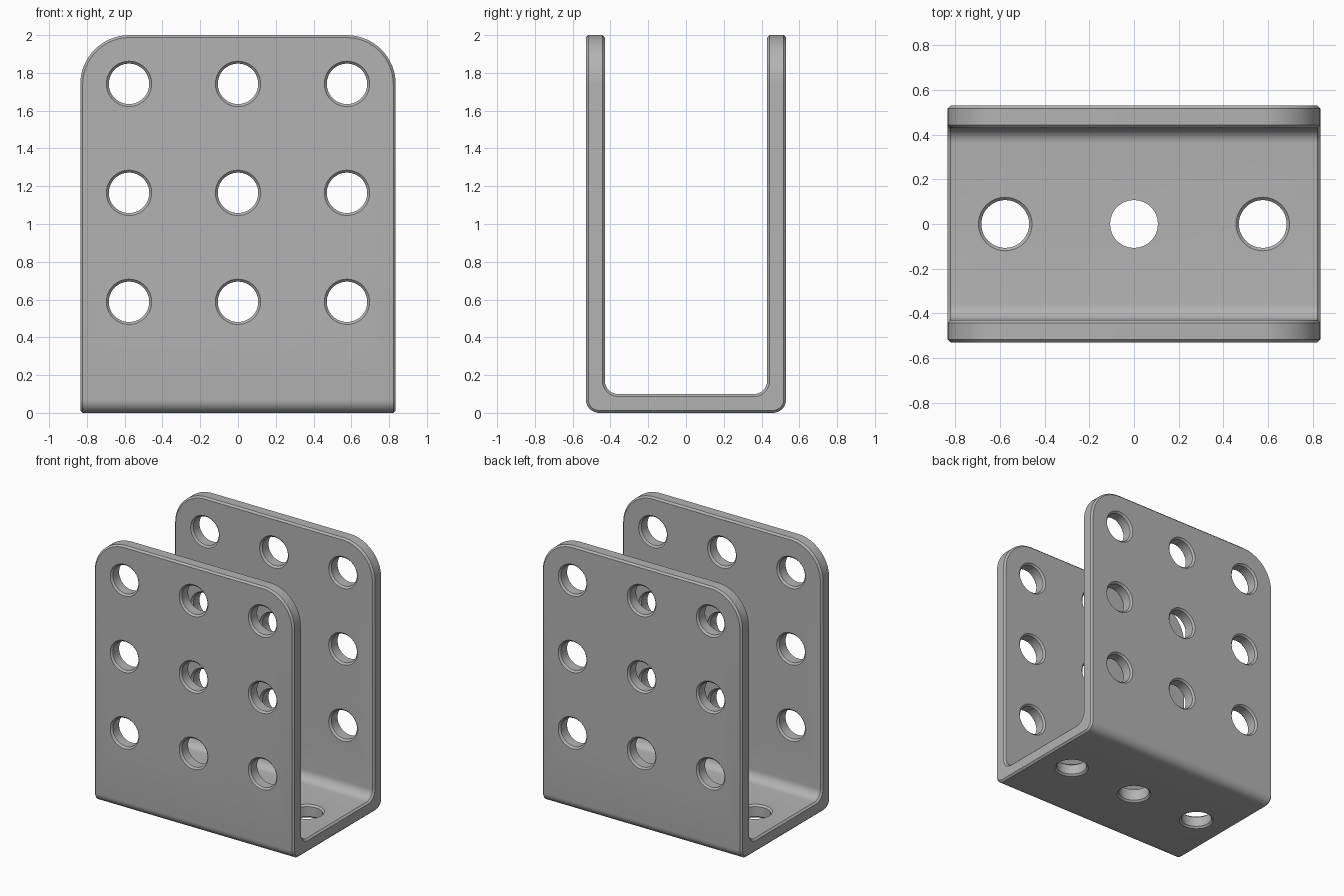
import bpy
import bmesh
from math import radians
from mathutils import Matrix, Vector

default = bpy.data.objects.get("Cube")
if default:
    bpy.data.objects.remove(default, do_unlink=True)

HALF_X, HALF_Y, HEIGHT, WALL = 0.835, 0.53, 2.0, 0.1
PITCH, HOLE_R, CHAMFER = 0.577, 0.107, 0.013

# Single grey metal
metal = bpy.data.materials.new("grey metal")
metal.use_nodes = True
grey = (0.45, 0.45, 0.45, 1)
metal.diffuse_color = grey
metal.node_tree.nodes["Principled BSDF"].inputs["Base Color"].default_value = grey


def mesh_object(name, bm):
    bmesh.ops.recalc_face_normals(bm, faces=bm.faces)
    mesh = bpy.data.meshes.new(name)
    bm.to_mesh(mesh)
    bm.free()
    mesh.materials.append(metal)
    obj = bpy.data.objects.new(name, mesh)
    bpy.context.collection.objects.link(obj)
    return obj


def round_edges(bm, rule, radius, segments):
    edges = [e for e in bm.edges if rule(*(v.co for v in e.verts))]
    bmesh.ops.bevel(bm, geom=edges, offset=radius, segments=segments,
                    profile=0.5, affect='EDGES', clamp_overlap=False)


def add_hole(bm, matrix, flare_top=True):
    """Lathe a through-hole cutter that flares past each wall surface."""
    wide = HOLE_R + CHAMFER + 0.01
    mid, out = WALL / 2 - CHAMFER, WALL / 2 + 0.01
    profile = [(wide, -out), (HOLE_R, -mid), (HOLE_R, mid),
               (wide if flare_top else HOLE_R, out)]
    rings = []
    for radius, depth in profile:
        ring = bmesh.ops.create_circle(bm, segments=48, radius=radius,
                                       matrix=matrix @ Matrix.Translation((0, 0, depth)))
        rings.append(ring["verts"])
    for lower, upper in zip(rings, rings[1:]):
        for i in range(len(lower)):
            bm.faces.new((lower[i - 1], lower[i], upper[i], upper[i - 1]))
    bm.faces.new(rings[0])
    bm.faces.new(rings[-1])


# U-shaped channel body
bm = bmesh.new()
inner = HALF_Y - WALL
half = [(inner, WALL), (inner, HEIGHT), (HALF_Y, HEIGHT), (HALF_Y, 0)]
outline = half + [(-y, z) for y, z in reversed(half)]
cap = bm.faces.new([bm.verts.new((-HALF_X, y, z)) for y, z in outline])
extruded = bmesh.ops.extrude_face_region(bm, geom=[cap])
bmesh.ops.translate(bm, vec=(2 * HALF_X, 0, 0),
                    verts=[g for g in extruded["geom"] if isinstance(g, bmesh.types.BMVert)])
bmesh.ops.recalc_face_normals(bm, faces=bm.faces)

# Bend radii along the base, then the rounded upper corners
round_edges(bm, lambda a, b: abs(a.x - b.x) > 1 and max(a.z, b.z) < 0.5, 0.07, 8)
round_edges(bm, lambda a, b: abs(a.y - b.y) > 0.05 and min(a.z, b.z) > HEIGHT - 0.01, 0.26, 16)
bracket = mesh_object("channel_bracket", bm)

# Hole cutters for both walls and the base
bm = bmesh.new()
for column in (-1, 0, 1):
    x = column * PITCH
    for side in (-1, 1):
        for row in range(3):
            centre = Vector((x, side * (HALF_Y - WALL / 2), 0.588 + row * PITCH))
            add_hole(bm, Matrix.Translation(centre) @ Matrix.Rotation(radians(90), 4, 'X'))
    add_hole(bm, Matrix.Translation((x, 0, WALL / 2)), flare_top=column != 0)
cutter = mesh_object("hole_cutter", bm)
cutter.hide_render = True

# Chamfer the rims, then drill
chamfer = bracket.modifiers.new("rim chamfer", 'BEVEL')
chamfer.width = CHAMFER
chamfer.segments = 1
chamfer.limit_method = 'ANGLE'
chamfer.angle_limit = radians(40)
drill = bracket.modifiers.new("holes", 'BOOLEAN')
drill.operation = 'DIFFERENCE'
drill.solver = 'EXACT'
drill.object = cutter

bpy.ops.object.select_all(action='DESELECT')
bracket.select_set(True)
bpy.context.view_layer.objects.active = bracket
for name in [m.name for m in bracket.modifiers]:
    bpy.ops.object.modifier_apply(modifier=name)
bpy.data.objects.remove(cutter, do_unlink=True)
bpy.ops.object.shade_smooth_by_angle(angle=radians(30))
